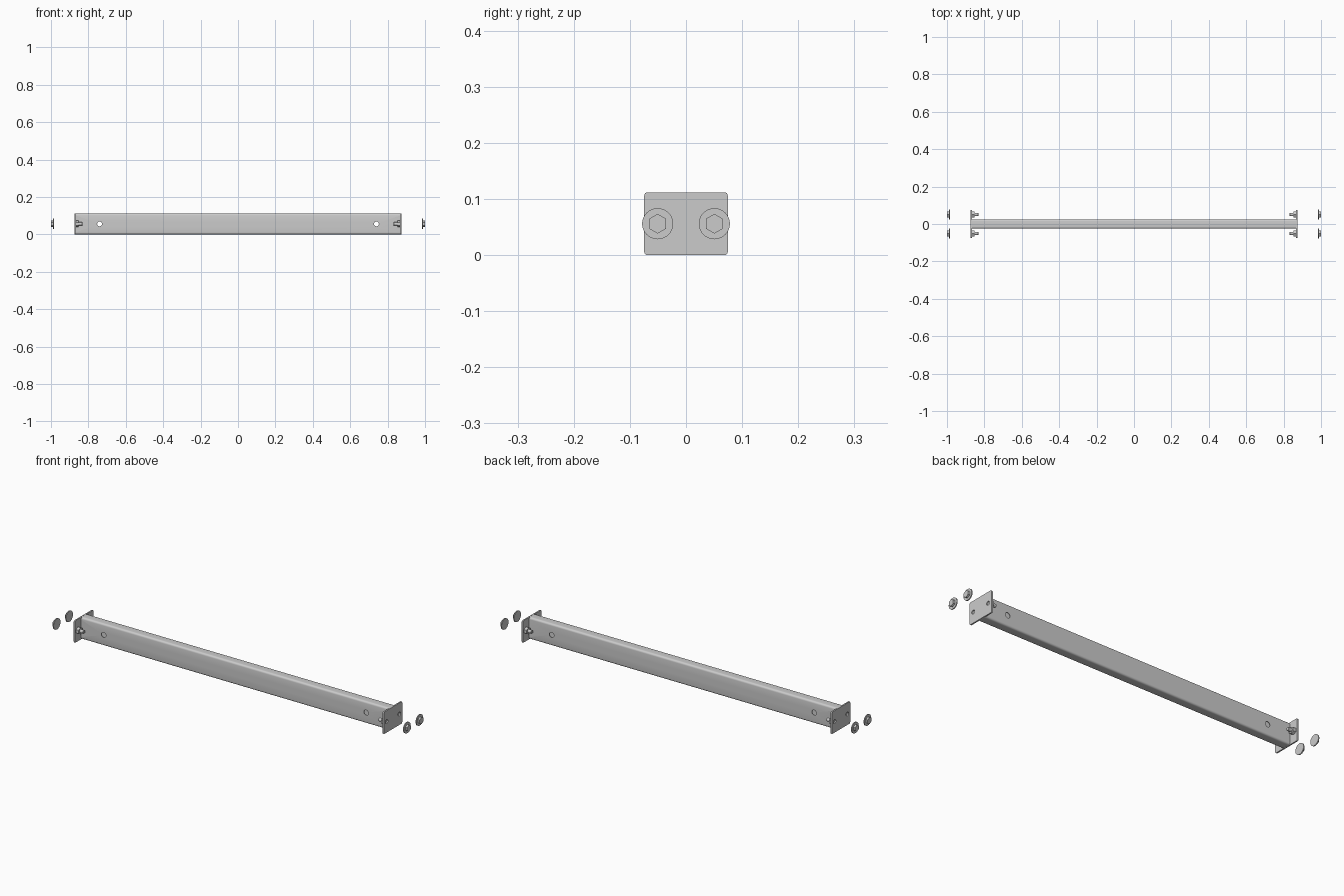
import bpy, bmesh
from math import cos, sin, pi, radians

if "Cube" in bpy.data.objects:
    bpy.data.objects.remove(bpy.data.objects["Cube"])

ZC = 0.056      # height of the centre line
BOLT_Y = 0.0505


def finish(name, bm, smooth=True):
    bmesh.ops.recalc_face_normals(bm, faces=bm.faces)
    me = bpy.data.meshes.new(name)
    bm.to_mesh(me)
    bm.free()
    ob = bpy.data.objects.new(name, me)
    bpy.context.collection.objects.link(ob)
    bpy.ops.object.select_all(action='DESELECT')
    ob.select_set(True)
    bpy.context.view_layer.objects.active = ob
    if smooth:
        bpy.ops.object.shade_smooth_by_angle(angle=radians(30))
    return ob


def rounded_rect(hy, hz, r, n=6):
    pts = []
    for k, (sy, sz) in enumerate([(1, 1), (-1, 1), (-1, -1), (1, -1)]):
        for i in range(n + 1):
            a = pi / 2 * (k + i / n)
            pts.append((sy * (hy - r) + r * cos(a), ZC + sz * (hz - r) + r * sin(a)))
    return pts


def circle(r, n, y=0.0, z=ZC):
    return [(y + r * cos(2 * pi * i / n + pi / 2), z + r * sin(2 * pi * i / n + pi / 2))
            for i in range(n)]


def loft(bm, rings, close_loop=False):
    """Skin a list of (x, profile) rings; cap the ends or close into a tube."""
    vs = [[bm.verts.new((x, y, z)) for y, z in p] for x, p in rings]
    pairs = list(zip(vs, vs[1:]))
    if close_loop:
        pairs.append((vs[-1], vs[0]))
    else:
        bm.faces.new(vs[0])
        bm.faces.new(vs[-1])
    for a, b in pairs:
        n = len(a)
        for i in range(n):
            j = (i + 1) % n
            bm.faces.new((a[i], a[j], b[j], b[i]))


def cut(ob, cutter):
    cutter.hide_render = True
    bpy.context.view_layer.objects.active = ob
    mod = ob.modifiers.new("holes", 'BOOLEAN')
    mod.operation = 'DIFFERENCE'
    mod.solver = 'EXACT'
    mod.object = cutter
    # holes go ahead of the smoothing
    bpy.ops.object.modifier_move_to_index(modifier=mod.name, index=0)
    bpy.ops.object.modifier_apply(modifier=mod.name)
    bpy.data.objects.remove(cutter, do_unlink=True)


# hollow beam with rounded corners
bm = bmesh.new()
outer, inner = rounded_rect(0.025, 0.0555, 0.010), rounded_rect(0.021, 0.0515, 0.006)
loft(bm, [(-0.869, outer), (0.869, outer), (0.869, inner), (-0.869, inner)], True)
beam = finish("beam", bm)

# through holes near both ends of the beam
bm = bmesh.new()
for x in (-0.74, 0.74):
    ring = [[bm.verts.new((x + px, y, z)) for px, z in circle(0.013, 32)] for y in (-0.1, 0.1)]
    for r in ring:
        bm.faces.new(r)
    for i in range(32):
        j = (i + 1) % 32
        bm.faces.new((ring[0][i], ring[0][j], ring[1][j], ring[1][i]))
cut(beam, finish("beam_hole_cutter", bm, False))

for s, side in ((-1, "left"), (1, "right")):
    # end plate with two bolt holes
    bm = bmesh.new()
    p = rounded_rect(0.0745, 0.056, 0.006)
    loft(bm, [(s * 0.867, p), (s * 0.874, p)])
    plate = finish(f"end_plate_{side}", bm)
    bm = bmesh.new()
    for y in (-BOLT_Y, BOLT_Y):
        loft(bm, [(s * 0.85, circle(0.010, 32, y)), (s * 0.89, circle(0.010, 32, y))])
    cut(plate, finish("plate_hole_cutter", bm, False))

    for y, pos in ((-BOLT_Y, "front"), (BOLT_Y, "back")):
        # hex nut and stud on the inner face of the plate
        bm = bmesh.new()
        loft(bm, [(s * 0.867, circle(0.0175, 6, y)), (s * 0.852, circle(0.0175, 6, y))])
        finish(f"nut_{side}_{pos}", bm)
        bm = bmesh.new()
        loft(bm, [(s * 0.868, circle(0.009, 24, y)), (s * 0.834, circle(0.009, 24, y)),
                  (s * 0.832, circle(0.0075, 24, y))])
        finish(f"stud_{side}_{pos}", bm)
        # separate flanged hex cap outside the plate
        bm = bmesh.new()
        loft(bm, [(s * 0.985, circle(0.0277, 40, y)), (s * 0.990, circle(0.0277, 40, y))])
        loft(bm, [(s * 0.989, circle(0.0175, 6, y)), (s * 1.0, circle(0.0175, 6, y))])
        finish(f"flanged_cap_{side}_{pos}", bm)
